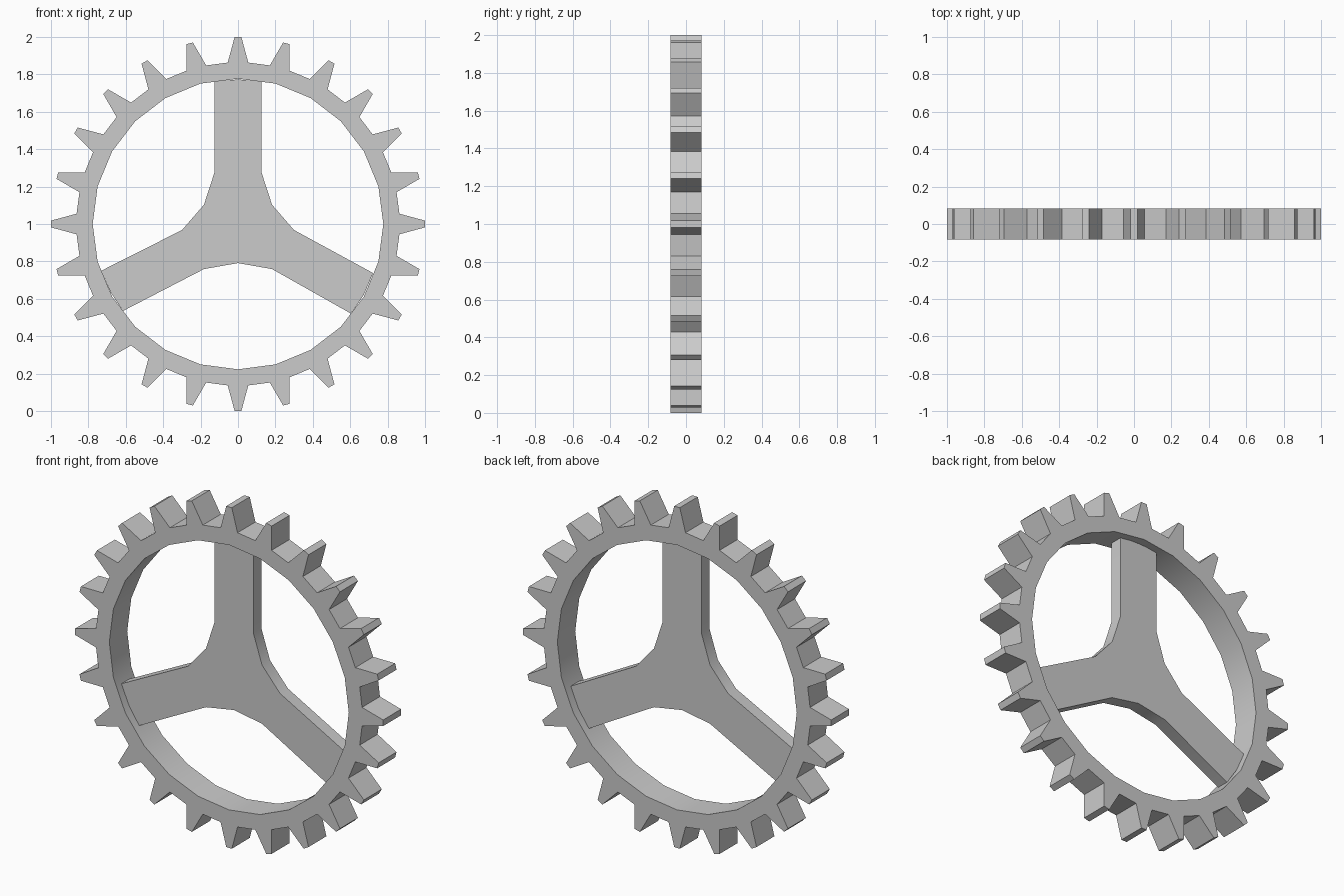
import bpy, bmesh, math

if "Cube" in bpy.data.objects:
    bpy.data.objects.remove(bpy.data.objects["Cube"])

TEETH = 24
INNER_R, ROOT_R, TIP_R = 0.777, 0.863, 1.0
ROOT_HALF, TIP_HALF = 0.055, 0.018
CENTRE_Z = 1.0


def finish(name, bm):
    bmesh.ops.recalc_face_normals(bm, faces=bm.faces)
    mesh = bpy.data.meshes.new(name)
    bm.to_mesh(mesh)
    bm.free()
    obj = bpy.data.objects.new(name, mesh)
    obj.location.z = CENTRE_Z
    bpy.context.collection.objects.link(obj)
    bpy.ops.object.select_all(action='DESELECT')
    obj.select_set(True)
    bpy.context.view_layer.objects.active = obj
    bpy.ops.object.shade_smooth_by_angle(angle=math.radians(30))
    return obj


def thicken(bm, half):
    """Extrude flat faces lying at y = -half through to y = +half."""
    geom = bmesh.ops.extrude_face_region(bm, geom=bm.faces[:], use_keep_orig=True)["geom"]
    verts = [g for g in geom if isinstance(g, bmesh.types.BMVert)]
    bmesh.ops.translate(bm, verts=verts, vec=(0, 2 * half, 0))


# Toothed rim: one set of profile points per tooth, inner ring has a corner at each tooth
bm = bmesh.new()
H = 0.083
rows = []
for i in range(TEETH):
    a = 2 * math.pi * i / TEETH
    s, c = math.sin(a), math.cos(a)
    rows.append([bm.verts.new((r * s + w * c, -H, r * c - w * s)) for r, w in
                 ((INNER_R, 0), (ROOT_R, -ROOT_HALF), (TIP_R, -TIP_HALF),
                  (TIP_R, TIP_HALF), (ROOT_R, ROOT_HALF))])
for i, row in enumerate(rows):
    nxt = rows[(i + 1) % TEETH]
    bm.faces.new(row)
    bm.faces.new((row[0], row[4], nxt[1], nxt[0]))
thicken(bm, H)
finish("toothed_rim", bm)

# Three-armed spoke plate, thinner than the rim
outline = [
    (0.125, 0.767), (0.125, 0.278), (0.182, 0.103), (0.299, -0.032),
    (0.722, -0.262), (0.672, -0.38), (0.604, -0.479), (0.182, -0.241),
    (0, -0.209),
    (-0.182, -0.241), (-0.615, -0.465), (-0.681, -0.365), (-0.731, -0.250),
    (-0.299, -0.032), (-0.182, 0.103), (-0.125, 0.278), (-0.125, 0.767),
    (0, 0.772),
]
bm = bmesh.new()
T = 0.037
bm.faces.new([bm.verts.new((x, -T, z)) for x, z in outline])
thicken(bm, T)
finish("spokes", bm)
